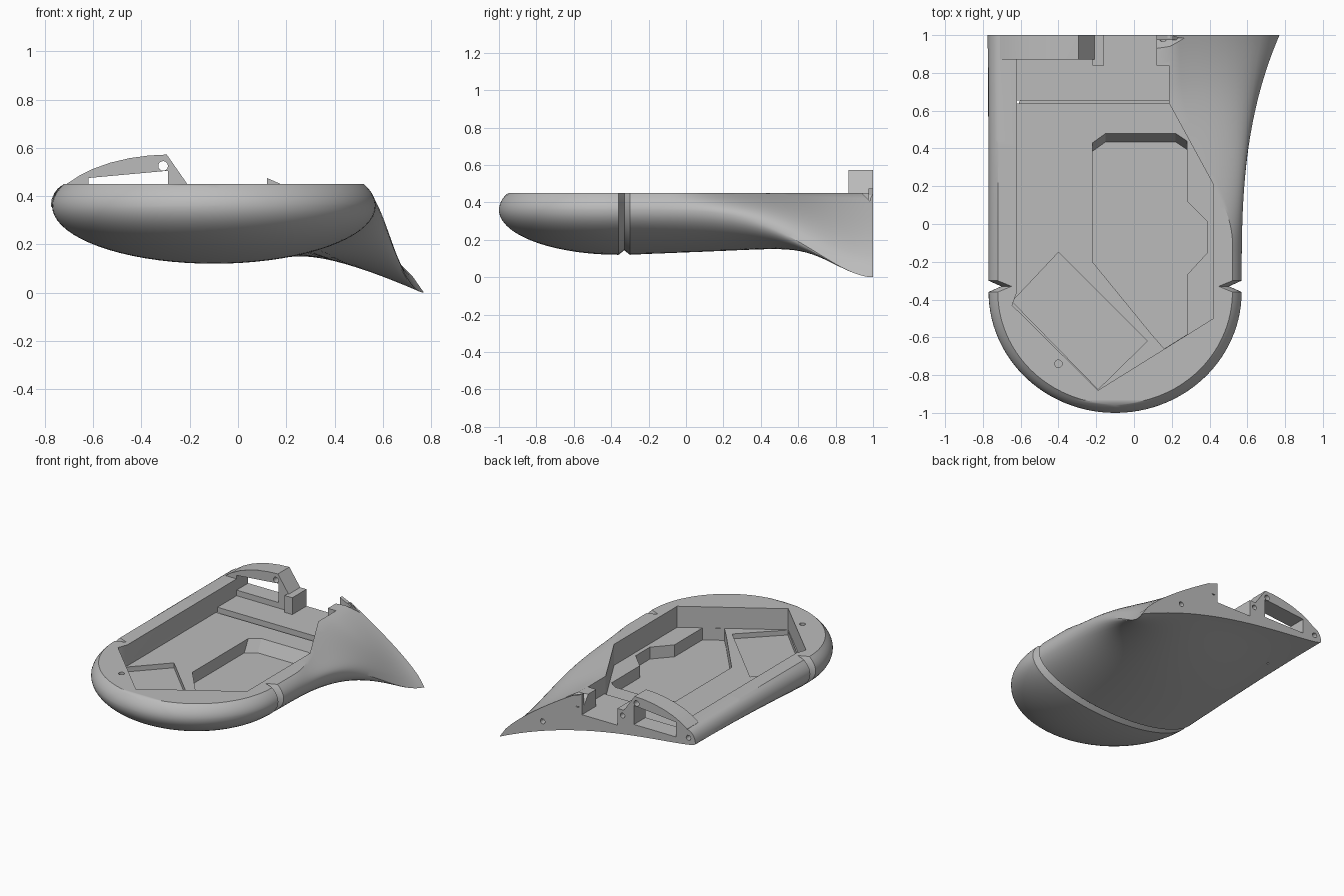
import bpy, bmesh, math

cube = bpy.data.objects.get("Cube")
if cube:
    bpy.data.objects.remove(cube)

mat = bpy.data.materials.new("plain grey")
mat.use_nodes = True
grey = (0.5, 0.5, 0.5, 1)
mat.diffuse_color = grey
mat.node_tree.nodes["Principled BSDF"].inputs["Base Color"].default_value = grey

TOP, MID = 0.45, 0.36          # rim height and height of the widest line
CX, RX, RZ = -0.1, 0.67, 0.24  # nose ellipsoid
JOIN = -0.33                   # where nose meets the flared body


def mix(a, b, w):
    return a + (b - a) * w


def ease(t):
    t = min(max(t, 0), 1)
    return t * t * (3 - 2 * t)


def finish(name, bm):
    bmesh.ops.recalc_face_normals(bm, faces=bm.faces)
    mesh = bpy.data.meshes.new(name)
    bm.to_mesh(mesh)
    bm.free()
    ob = bpy.data.objects.new(name, mesh)
    bpy.context.collection.objects.link(ob)
    mesh.materials.append(mat)
    return ob


def prism(name, low, high, axis="z", a=0.0, b=1.0):
    """Solid between two matching outlines, along z or y."""
    bm = bmesh.new()
    put = (lambda p, d: (p[0], p[1], d)) if axis == "z" else (lambda p, d: (p[0], d, p[1]))
    lo = [bm.verts.new(put(p, a)) for p in low]
    hi = [bm.verts.new(put(p, b)) for p in high]
    bm.faces.new(lo)
    bm.faces.new(hi)
    for i in range(len(lo)):
        j = (i + 1) % len(lo)
        bm.faces.new((lo[i], lo[j], hi[j], hi[i]))
    return finish(name, bm)


def rect(x0, x1, y0, y1):
    return [(x0, y0), (x1, y0), (x1, y1), (x0, y1)]


def disc(x, y, r):
    return [(x + r * math.cos(k * math.tau / 16), y + r * math.sin(k * math.tau / 16)) for k in range(16)]


def boolean(target, tool, operation="DIFFERENCE"):
    mod = target.modifiers.new("shape", "BOOLEAN")
    mod.operation, mod.solver, mod.object = operation, "EXACT", tool
    bpy.context.view_layer.objects.active = target
    bpy.ops.object.modifier_apply(modifier=mod.name)
    bpy.data.objects.remove(tool)


def section(s, t, y):
    """Outline from the left rim, under the belly, to the right rim."""
    a, b = RX * s, RZ * s
    rim = math.asin(min(1, (TOP - MID) / b))
    tail = ease((y + 0.1) / 0.85)
    wx, wr = t ** 2.8, ease(t * t)
    pts = []

    def oval(ang):
        return CX + a * math.cos(ang), MID + b * math.sin(ang)

    for k in range(5):                       # rounded left rim
        f = k / 5
        x, z = oval(math.pi - rim * (1 - f))
        q = f * math.pi / 2
        pts.append((mix(x, -0.7 - 0.075 * math.sin(q), wx), mix(z, MID + 0.09 * math.cos(q), t)))
    for k in range(36):                      # belly
        ang = math.pi * (1 + k / 36)
        x, z = oval(ang)
        u = (1 + math.cos(ang)) / 2
        zb = MID - 0.1 * u ** 0.5 - 0.26 * u ** 2.5
        pts.append((mix(x, -0.775 + 1.545 * u, wx), mix(z, zb, mix(t, wr, u))))
    for k in range(13):                      # flared right side
        v = k / 12
        x, z = oval(rim * v)
        pts.append((mix(x, 0.77 - 0.58 * v, mix(wx, tail, v)), mix(z, TOP * v ** 0.75, wr)))
    return [(x, y, z) for x, z in pts]


# Shell: rounded nose, V groove, body flaring to the back
rows = []
for k in range(28):
    phi = math.radians(89.3) * (1 - k / 27)
    y = JOIN - 0.03 - 0.64 * math.sin(phi)
    rows.append(section(math.cos(phi), 0, y))
rows.append(section(0.9, 0, JOIN))
for k in range(41):
    t = k / 40
    rows.append(section(1, t, mix(JOIN + 0.03, 1, t)))
bm = bmesh.new()
rings = [[bm.verts.new(p) for p in row] for row in rows]
for r0, r1 in zip(rings, rings[1:]):
    n = len(r0)
    for i in range(n):
        j = (i + 1) % n
        bm.faces.new((r0[i], r0[j], r1[j], r1[i]))
bm.faces.new(rings[0])
bm.faces.new(rings[-1])
bmesh.ops.remove_doubles(bm, verts=bm.verts, dist=0.0004)
shell = finish("lower_shell", bm)

# Rear arch standing above the rim
arch = [(-0.71, 0.4), (-0.71, 0.45), (-0.66, 0.483), (-0.6, 0.513), (-0.53, 0.538), (-0.45, 0.557),
        (-0.37, 0.568), (-0.295, 0.572), (-0.21, 0.45), (-0.21, 0.4)]
boolean(shell, prism("arch", arch, arch, "y", 0.87, 1.0), "UNION")

# Main cavity with the open slot at the back
front = [(0.185, 0.64), (0.42, 0.21), (0.42, -0.5), (-0.19, -0.88), (-0.645, -0.43), (-0.62, -0.36)]
cavity = front + [(-0.62, 0.87), (-0.22, 0.87), (-0.22, 0.84), (-0.16, 0.84),
                  (-0.16, 1.1), (0.12, 1.1), (0.12, 0.84), (0.185, 0.84)]
boolean(shell, prism("cavity", cavity, cavity, "z", 0.33, 0.7))
step = front + [(-0.62, 0.64)]
boolean(shell, prism("floor_step", step, step, "z", 0.3, 0.7))
strip = rect(-0.62, 0.185, 0.638, 0.655)
boolean(shell, prism("floor_groove", strip, strip, "z", 0.29, 0.5))

# Deep well with a sloping back wall
well = [(-0.22, 0.43), (-0.15, 0.48), (0.22, 0.48), (0.28, 0.44), (0.28, 0.12), (0.39, 0.01),
        (0.39, -0.15), (0.28, -0.27), (0.28, -0.585), (0.16, -0.66), (0.09, -0.58), (-0.22, -0.2)]
base = [(x, y - 0.045 if y > 0.3 else y) for x, y in well]
boolean(shell, prism("well", base, well, "z", 0.215, 0.301))

# Slanted battery recess
slant = [(-0.645, -0.41), (-0.4, -0.15), (0.07, -0.62), (-0.19, -0.875)]
boolean(shell, prism("recess", slant, slant, "z", 0.265, 0.32))

# Window through the rear wall
window = [(-0.62, 0.37), (-0.29, 0.37), (-0.29, 0.505), (-0.62, 0.475)]
boolean(shell, prism("window", window, window, "y", 0.8, 1.1))

# Tapered notch beside the slot
notch = [(0.1, 0.5), (0.1, 0.37), (0.34, 0.42), (0.34, 0.5)]
boolean(shell, prism("side_notch", [(x, 0.5) if z < 0.45 else (x, 0.53) for x, z in notch],
                     notch, "y", 0.89, 0.985))

# Screw and pin holes
hole = disc(-0.31, 0.525, 0.02)
boolean(shell, prism("arch_hole", hole, hole, "y", 0.8, 1.1))
for x, z in ((0.43, 0.2), (0.155, 0.39), (-0.2, 0.41), (-0.72, 0.39)):
    hole = disc(x, z, 0.018)
    boolean(shell, prism("pin_hole", hole, hole, "y", 0.94, 1.1))
hole = disc(-0.4, -0.74, 0.02)
boolean(shell, prism("rim_hole", hole, hole, "z", 0.38, 0.6))

# Small fin behind the notch
fin_shape = [(0.12, 0.38), (0.12, 0.475), (0.2, 0.44), (0.25, 0.38)]
fin = prism("rear_fin", fin_shape, fin_shape, "y", 0.975, 1.0)

bpy.ops.object.select_all(action="DESELECT")
shell.select_set(True)
bpy.context.view_layer.objects.active = shell
bpy.ops.object.shade_smooth_by_angle(angle=math.radians(28))
